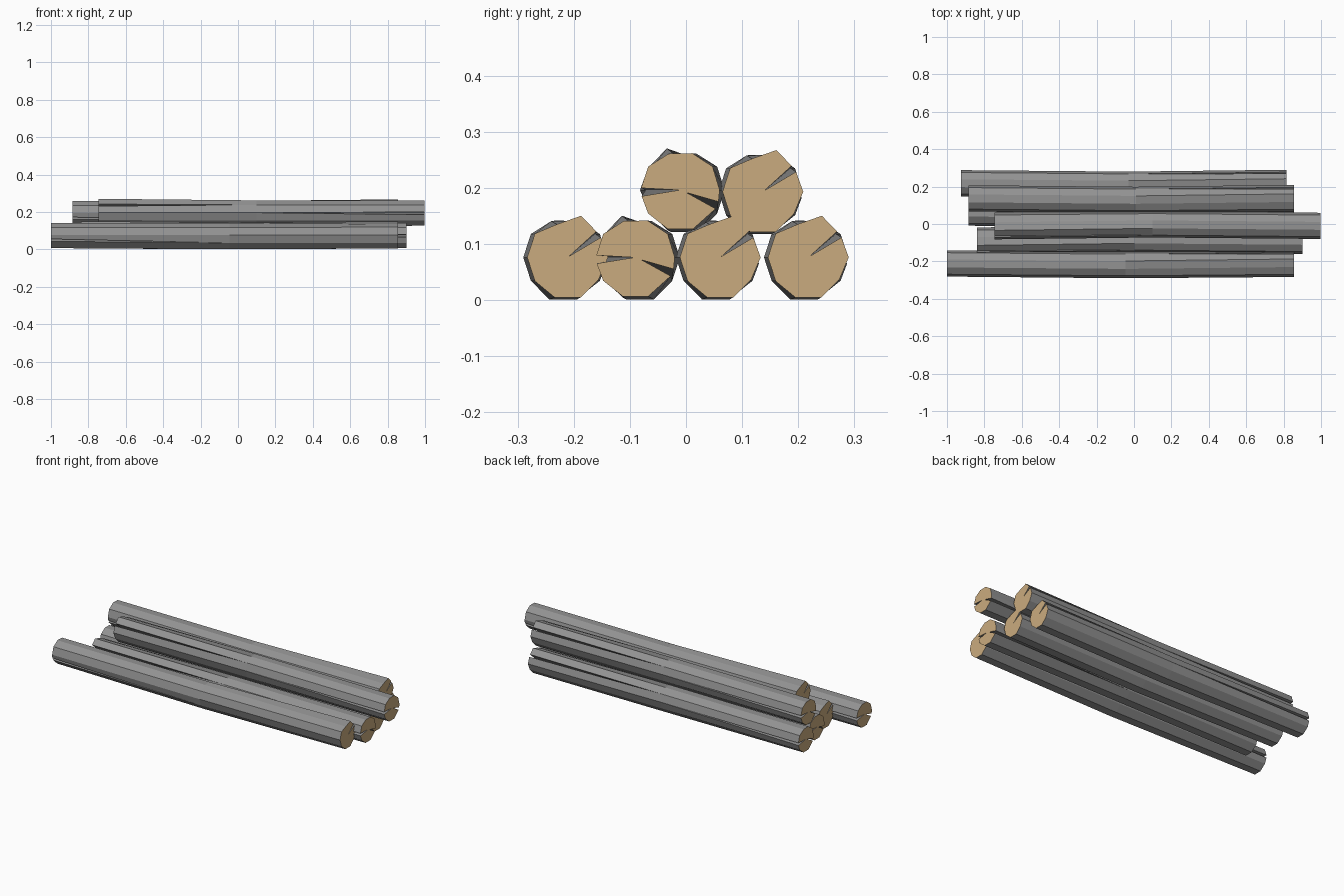
import bpy, bmesh, math

if "Cube" in bpy.data.objects:
    bpy.data.objects.remove(bpy.data.objects["Cube"])

def material(name, rgb):
    m = bpy.data.materials.new(name)
    m.diffuse_color = (*rgb, 1)
    m.use_nodes = True
    m.node_tree.nodes["Principled BSDF"].inputs["Base Color"].default_value = m.diffuse_color
    return m

bark = material("grey_bark", (0.29, 0.29, 0.29))
cut_wood = material("cut_wood", (0.59, 0.41, 0.21))

# Ten-sided section radii (every 36 degrees) at the near end, middle and far end
RADII = {
    -1: [.070, .071, .068, .069, .071, .070, .071, .073, .073, .071],
    0: [.070, .071, .069, .068, .071, .071, .071, .079, .079, .071],
    1: [.072, .069, .078, .062, .072, .072, .072, .075, .075, .068],
}
MID_SHIFT = -0.008          # slight bow of the trunk
# Drying cracks: corner index -> (end, first lip angle, second lip angle, tip radius)
CRACKS = {0: (-1, -9, 3, .002), 1: (1, 31, 42, .003), 6: (-1, 197, 208, .012)}


def ring(end):
    """Section points (y, z); cracks close to a single corner away from their end."""
    pts = []
    for i, r in enumerate(RADII[end]):
        polar = [(r, i * 36)]
        if i in CRACKS:
            side, a, b, tip = CRACKS[i]
            if side == end:
                polar = [(r, a), (tip, (a + b) / 2), (r, b)]
            else:
                polar *= 3
        pts += [(q * math.cos(math.radians(d)), q * math.sin(math.radians(d)))
                for q, d in polar]
    return pts


def log(name, x0, x1, y, z, turned=False):
    s = -1 if turned else 1
    half, mid = (x1 - x0) / 2, (x0 + x1) / 2
    bm = bmesh.new()
    rings = []
    for end, t in ((-1, -1), (0, 0.03), (1, 1)):
        dy = MID_SHIFT if end == 0 else 0
        rings.append([bm.verts.new((mid + s * t * half, y + s * (p + dy), z + q))
                      for p, q in ring(end)])
    n = len(rings[0])
    for a, b in zip(rings, rings[1:]):
        for i in range(n):
            j = (i + 1) % n
            bm.faces.new((a[i], a[j], b[j], b[i]))
    # sawn ends
    for cap in (rings[0], rings[-1]):
        bm.faces.new(cap).material_index = 1
    bmesh.ops.remove_doubles(bm, verts=bm.verts, dist=0.0003)
    bmesh.ops.recalc_face_normals(bm, faces=bm.faces)
    me = bpy.data.meshes.new(name)
    bm.to_mesh(me)
    bm.free()
    me.materials.append(bark)
    me.materials.append(cut_wood)
    ob = bpy.data.objects.new(name, me)
    bpy.context.collection.objects.link(ob)


# Bottom row
log("bottom_log_front", -1.0, 0.855, -0.211, 0.076)
log("bottom_log_second", -0.84, 0.90, -0.090, 0.076, True)
log("bottom_log_third", -0.885, 0.855, 0.061, 0.076)
log("bottom_log_back", -0.925, 0.815, 0.218, 0.076)
# Top row
log("top_log_front", -0.745, 0.997, -0.010, 0.196, True)
log("top_log_back", -0.885, 0.855, 0.137, 0.193)
